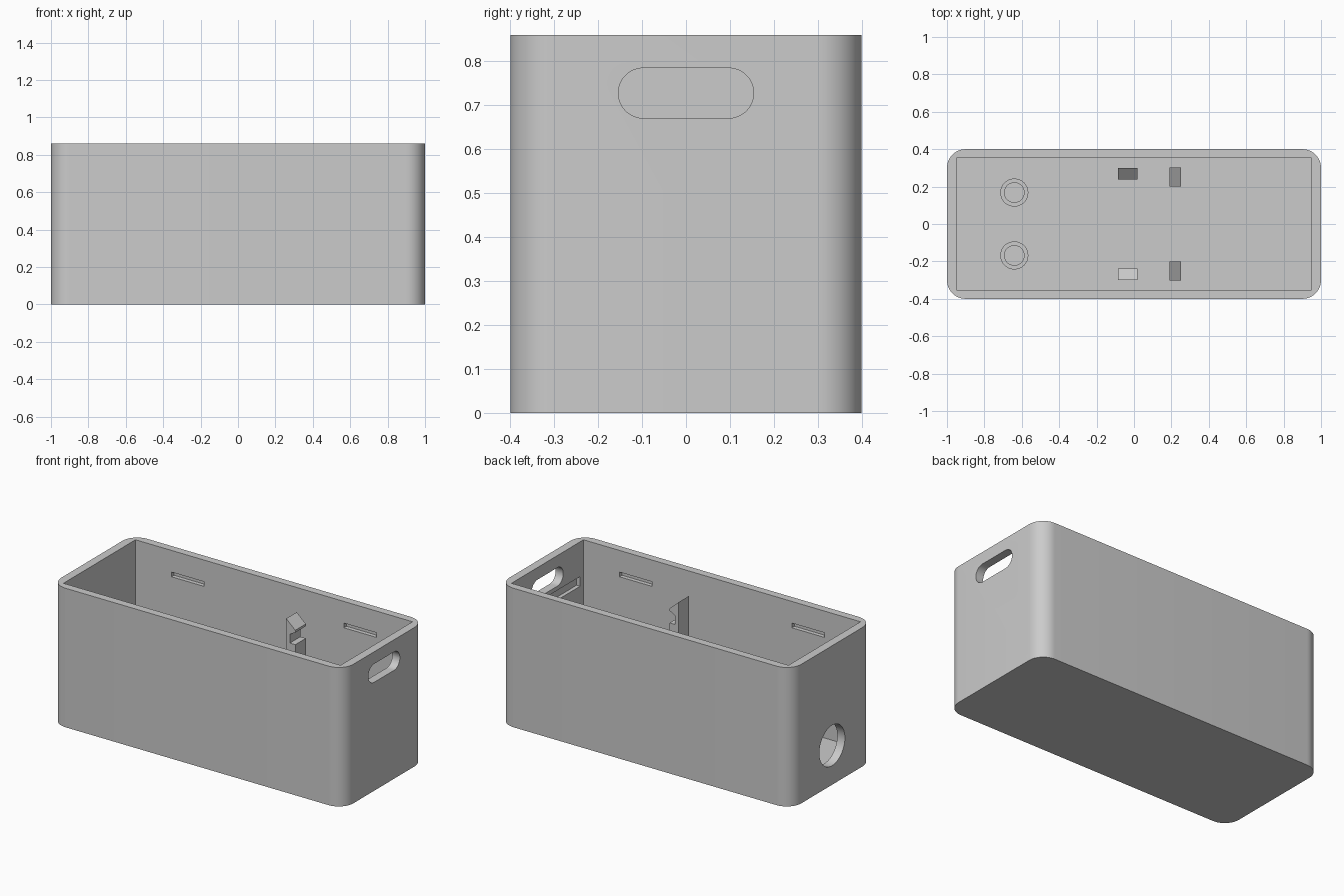
import bpy, bmesh
from math import sin, cos, pi

if "Cube" in bpy.data.objects:
    bpy.data.objects.remove(bpy.data.objects["Cube"], do_unlink=True)

mat = bpy.data.materials.new("light grey plastic")
mat.use_nodes = True
GREY = (0.6, 0.6, 0.6, 1)
mat.diffuse_color = GREY
mat.node_tree.nodes["Principled BSDF"].inputs["Base Color"].default_value = GREY

HEIGHT, FLOOR, INNER_X, INNER_Y = 0.86, 0.075, 0.948, 0.352


def rounded(cx, cy, half_w, half_h, r, seg=12):
    """Outline of a rectangle with round corners."""
    pts = []
    for q, (sx, sy) in enumerate([(1, 1), (-1, 1), (-1, -1), (1, -1)]):
        for i in range(seg + 1):
            a = (q + i / seg) * pi / 2
            pts.append((cx + sx * (half_w - r) + r * cos(a),
                        cy + sy * (half_h - r) + r * sin(a)))
    return pts


def circle(cx, cy, r, n=48):
    return [(cx + r * cos(2 * pi * i / n), cy + r * sin(2 * pi * i / n)) for i in range(n)]


def prism(name, outline, axis, start, end):
    """Extrude a flat outline along one axis."""
    place = {"X": lambda u, v, d: (d, u, v),
             "Y": lambda u, v, d: (u, d, v),
             "Z": lambda u, v, d: (u, v, d)}[axis]
    bm = bmesh.new()
    face = bm.faces.new([bm.verts.new(place(u, v, start)) for u, v in outline])
    new = bmesh.ops.extrude_face_region(bm, geom=[face])["geom"]
    verts = [g for g in new if isinstance(g, bmesh.types.BMVert)]
    bmesh.ops.translate(bm, verts=verts, vec=place(0, 0, end - start))
    bmesh.ops.remove_doubles(bm, verts=bm.verts, dist=1e-5)
    bmesh.ops.recalc_face_normals(bm, faces=bm.faces)
    mesh = bpy.data.meshes.new(name)
    bm.to_mesh(mesh)
    bm.free()
    mesh.materials.append(mat)
    obj = bpy.data.objects.new(name, mesh)
    bpy.context.collection.objects.link(obj)
    return obj


def block(name, x0, x1, y0, y1, z0, z1):
    return prism(name, [(x0, y0), (x1, y0), (x1, y1), (x0, y1)], "Z", z0, z1)


def activate(obj):
    bpy.ops.object.select_all(action="DESELECT")
    obj.select_set(True)
    bpy.context.view_layer.objects.active = obj


def carve(obj, cutter):
    cutter.hide_render = True
    mod = obj.modifiers.new("cut", "BOOLEAN")
    mod.operation, mod.solver, mod.object = "DIFFERENCE", "EXACT", cutter
    activate(obj)
    bpy.ops.object.modifier_apply(modifier=mod.name)
    bpy.data.objects.remove(cutter, do_unlink=True)


def smooth(obj):
    activate(obj)
    bpy.ops.object.shade_smooth_by_angle(angle=pi / 6)


# Open box with round outer corners and a square inside
box = prism("box_shell", rounded(0, 0, 1, 0.4, 0.1), "Z", 0, HEIGHT)
carve(box, block("cavity", -INNER_X, INNER_X, -INNER_Y, INNER_Y, FLOOR, 1))

# Long opening in one end, round opening in the other
carve(box, prism("end_slot", rounded(0, 0.728, 0.154, 0.057, 0.0569), "X", 0.9, 1.1))
carve(box, prism("cable_hole", circle(0, 0.243, 0.125), "X", -1.1, -0.9))

# Shallow groove that holds the board edge, under the long opening
carve(box, block("board_groove", 0.9, 0.972, -0.32, 0.32, 0.585, 0.645))

# Lid catches in the long walls
for side in (-1, 1):
    for x in (-0.59, 0.59):
        y0, y1 = sorted((side * 0.3, side * 0.377))
        carve(box, block("lid_catch", x - 0.112, x + 0.112, y0, y1, 0.697, 0.726))
smooth(box)


def clip_outline(back, direction, top):
    """Side profile of a snap clip: post, ledge, notch and sloped hook."""
    ledge = top - 0.145
    shape = [(0, FLOOR - 0.01), (0, top), (0.062, top - 0.056), (0.062, top - 0.07),
             (0.025, top - 0.09), (0.025, ledge), (0.062, ledge), (0.062, FLOOR - 0.01)]
    return [(back + direction * u, z) for u, z in shape]


# Tall clips face the slotted end, low clips face the middle
for side, label in ((1, "back"), (-1, "front")):
    prism(label + "_tall_clip", clip_outline(0.19, 1, 0.735), "Y", side * 0.2, side * 0.303)
    prism(label + "_low_clip", clip_outline(side * 0.3, -side, 0.345), "X", -0.085, 0.02)

    # Stepped standoff with locating pin
    y = side * 0.168
    smooth(prism(label + "_standoff", circle(-0.64, y, 0.075), "Z", FLOOR - 0.01, 0.2))
    smooth(prism(label + "_standoff_pin", circle(-0.64, y, 0.055), "Z", 0.19, 0.25))
